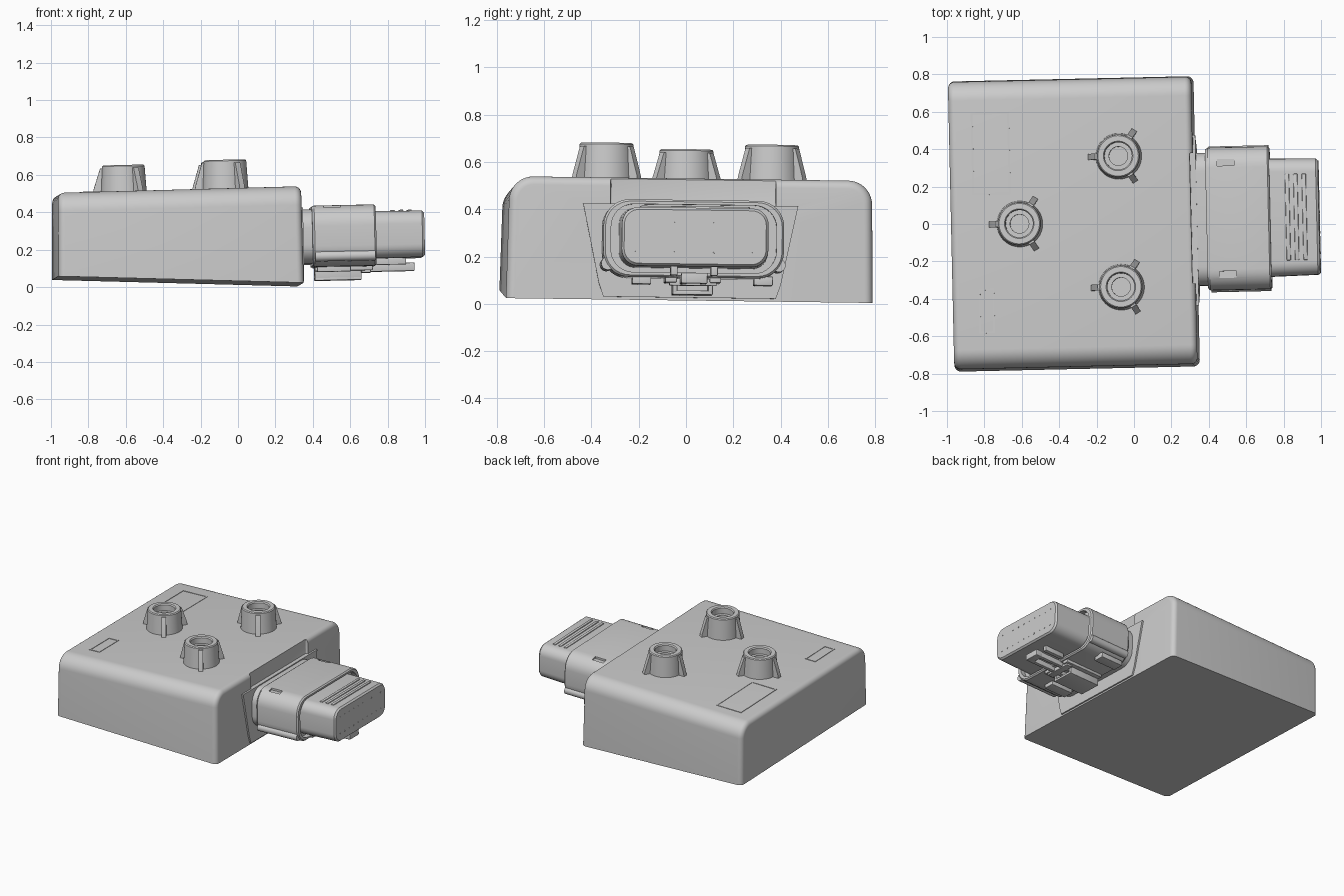
import bpy, bmesh, math
from mathutils import Matrix, Vector

if "Cube" in bpy.data.objects:
    bpy.data.objects.remove(bpy.data.objects["Cube"])


def finish(name, bm):
    bmesh.ops.recalc_face_normals(bm, faces=bm.faces)
    me = bpy.data.meshes.new(name)
    bm.to_mesh(me)
    bm.free()
    ob = bpy.data.objects.new(name, me)
    bpy.context.collection.objects.link(ob)
    return ob


def add_box(bm, x, y, z):
    size = Matrix.Diagonal((x[1] - x[0], y[1] - y[0], z[1] - z[0], 1))
    mid = Matrix.Translation(((x[0] + x[1]) / 2, (y[0] + y[1]) / 2, (z[0] + z[1]) / 2))
    bmesh.ops.create_cube(bm, size=1, matrix=mid @ size)


def boxes(name, specs, bevel=0.0):
    bm = bmesh.new()
    for s in specs:
        add_box(bm, *s)
    if bevel:
        bmesh.ops.bevel(bm, geom=bm.edges[:], offset=bevel, segments=3, profile=0.5, affect='EDGES')
    return finish(name, bm)


def loft(name, stations, yc, zc, seg=8):
    """Rounded rectangles (x, half_y, half_z, radius) joined along x."""
    bm = bmesh.new()
    rings = []
    for x, hy, hz, r in stations:
        ring = []
        for k, (sy, sz) in enumerate([(1, 1), (-1, 1), (-1, -1), (1, -1)]):
            for i in range(seg + 1):
                a = math.pi / 2 * (k + i / seg)
                ring.append(bm.verts.new((x, yc + sy * (hy - r) + r * math.cos(a),
                                          zc + sz * (hz - r) + r * math.sin(a))))
        rings.append(ring)
    n = len(rings[0])
    for a, b in zip(rings, rings[1:]):
        for i in range(n):
            bm.faces.new((a[i], a[(i + 1) % n], b[(i + 1) % n], b[i]))
    bm.faces.new(rings[0])
    bm.faces.new(rings[-1])
    return finish(name, bm)


def add_prism(bm, pts, depth):
    f = bm.faces.new([bm.verts.new(p) for p in pts])
    ext = bmesh.ops.extrude_face_region(bm, geom=[f])['geom']
    bmesh.ops.translate(bm, verts=[v for v in ext if isinstance(v, bmesh.types.BMVert)], vec=depth)


def cut(target, cutter):
    cutter.hide_render = True
    mod = target.modifiers.new("cut", 'BOOLEAN')
    mod.operation, mod.object, mod.solver = 'DIFFERENCE', cutter, 'EXACT'
    dg = bpy.context.evaluated_depsgraph_get()
    me = bpy.data.meshes.new_from_object(target.evaluated_get(dg))
    target.modifiers.clear()
    target.data = me
    bpy.data.objects.remove(cutter)


# Housing: wedge-shaped block, wide fillets along the sides, small ones at the ends
bm = bmesh.new()
bmesh.ops.create_cube(bm, size=2)
corner = {(-1, -1): (-0.976, 0.062), (-1, 1): (-0.968, 0.509), (1, -1): (0.335, 0.0), (1, 1): (0.332, 0.517)}
for v in bm.verts:
    sx, sz = round(v.co.x), round(v.co.z)
    x, z = corner[sx, sz]
    v.co = (x, v.co.y * (0.776 if sz < 0 else 0.766), z)
top = [e for e in bm.edges if all(v.co.z > 0.3 for v in e.verts) and e.verts[0].co.y * e.verts[1].co.y > 0]
bmesh.ops.bevel(bm, geom=top, offset=0.1, segments=10, profile=0.5, affect='EDGES')
ends = [e for e in bm.edges if e.verts[0].co.x * e.verts[1].co.x > 0
        and not all(v.co.z < 0.1 for v in e.verts)]
bmesh.ops.bevel(bm, geom=ends, offset=0.035, segments=6, profile=0.5, affect='EDGES')
housing = finish("housing", bm)
cut(housing, boxes("recess_cutter", [((0.316, 0.5), (-0.34, 0.36), (0.38, 0.7))], 0.008))

# Mounting bosses: turned cup with three tapered fins
for i, (bx, by, bt) in enumerate([(-0.6, 0, 0.658), (-0.063, 0.35, 0.67), (-0.064, -0.35, 0.67)]):
    bm = bmesh.new()
    prof = [(0.124, 0.49), (0.114, bt - 0.006), (0.108, bt), (0.079, bt), (0.073, bt - 0.008),
            (0.073, bt - 0.05), (0.05, bt - 0.05), (0.05, bt - 0.1), (0, bt - 0.1)]
    vs = [bm.verts.new((r, 0, z)) for r, z in prof]
    es = [bm.edges.new(p) for p in zip(vs, vs[1:])]
    bmesh.ops.spin(bm, geom=vs + es, cent=(0, 0, 0), axis=(0, 0, 1), angle=2 * math.pi, steps=48)
    bmesh.ops.remove_doubles(bm, verts=bm.verts[:], dist=1e-5)
    bmesh.ops.translate(bm, verts=bm.verts[:], vec=(bx, by, 0))
    finish(f"boss_{i + 1}", bm)
    bm = bmesh.new()
    for deg in (180, 58, -58):
        d = Vector((math.cos(math.radians(deg)), math.sin(math.radians(deg)), 0))
        side = Vector((-d.y, d.x, 0)) * 0.032
        base = Vector((bx, by, 0)) - side / 2
        add_prism(bm, [base + d * r + Vector((0, 0, z)) for r, z in
                       [(0.09, 0.49), (0.168, 0.49), (0.16, 0.535), (0.124, bt - 0.015), (0.09, bt - 0.015)]], side)
    finish(f"boss_{i + 1}_fins", bm)

# Label outlines on the top face
for name, x0, x1, y0, y1 in [("large_label_outline", -0.85, -0.645, 0.16, 0.6),
                             ("small_label_outline", -0.83, -0.745, -0.58, -0.34)]:
    w, z = 0.01, (0.5, 0.5135)
    boxes(name, [((x0, x1), (y0, y0 + w), z), ((x0, x1), (y1 - w, y1), z),
                 ((x0, x0 + w), (y0, y1), z), ((x1 - w, x1), (y0, y1), z)])

# Tapered plate behind the connector
bm = bmesh.new()
half = [(0.365, 0.012), (0.385, 0.07), (0.455, 0.405)]
add_prism(bm, [(0.3, y, z) for y, z in half] + [(0.3, -y, z) for y, z in reversed(half)], (0.046, 0, 0))
finish("connector_plate", bm)

# Connector: neck, open-ended sleeve and nose
CY, CZ = 0.006, 0.253
loft("connector_neck", [(0.31, 0.355, 0.145, 0.1), (0.42, 0.355, 0.145, 0.1)], CY, CZ)
sleeve = loft("connector_sleeve", [
    (0.396, 0.362, 0.152, 0.1), (0.396, 0.372, 0.158, 0.105), (0.408, 0.382, 0.164, 0.11),
    (0.728, 0.382, 0.164, 0.11), (0.737, 0.374, 0.156, 0.105), (0.737, 0.35, 0.144, 0.095),
    (0.7, 0.35, 0.144, 0.095)], CY, CZ)
cut(sleeve, boxes("window_cutter", [((0.46, 0.55), (CY + s - 0.018, CY + s + 0.018), (0.402, 0.5))
                                    for s in (-0.3, 0.3)]))
loft("connector_nose", [(0.6, 0.318, 0.127, 0.07), (0.985, 0.31, 0.124, 0.07), (0.997, 0.3, 0.114, 0.062)], CY, CZ + 0.002)

# Raised ribs across the nose and pin ends on its face
boxes("nose_ribs", [((x, x + 0.022), (-0.225, 0.237), (0.36, 0.386)) for x in (0.82, 0.865, 0.91)], 0.004)
bm = bmesh.new()
for col in range(10):
    for z in (0.193, 0.313):
        bmesh.ops.create_cone(bm, cap_ends=True, segments=10, radius1=0.006, radius2=0.006, depth=0.01,
                              matrix=Matrix.Translation((0.994, CY + (col - 4.5) * 0.055, z))
                              @ Matrix.Rotation(math.pi / 2, 4, 'Y'))
finish("pin_ends", bm)

# Rounded guide rails along the sleeve's lower corners
for s, side in ((1, "back"), (-1, "front")):
    bm = bmesh.new()
    bmesh.ops.create_cone(bm, cap_ends=True, segments=20, radius1=0.028, radius2=0.028, depth=0.32,
                          matrix=Matrix.Translation((0.57, CY + s * 0.362, 0.145))
                          @ Matrix.Rotation(math.pi / 2, 4, 'Y'))
    finish(f"{side}_guide_rail", bm)

# Latch guard below the sleeve, with the release arm inside it
boxes("latch_guard", [((0.41, 0.66), (CY - 0.085, CY - 0.065), (0.025, 0.1)),
                      ((0.41, 0.66), (CY + 0.065, CY + 0.085), (0.025, 0.1)),
                      ((0.41, 0.66), (CY - 0.085, CY + 0.085), (0.018, 0.036)),
                      ((0.41, 0.72), (CY - 0.118, CY - 0.07), (0.068, 0.1)),
                      ((0.41, 0.72), (CY + 0.07, CY + 0.118), (0.068, 0.1))], 0.004)
boxes("latch_arm", [((0.45, 0.94), (CY - 0.055, CY - 0.028), (0.06, 0.1)),
                    ((0.45, 0.94), (CY + 0.028, CY + 0.055), (0.06, 0.1)),
                    ((0.89, 0.945), (CY - 0.055, CY + 0.055), (0.06, 0.105)),
                    ((0.66, 0.71), (CY - 0.1, CY + 0.1), (0.055, 0.085)),
                    ((0.74, 0.9), (CY - 0.1, CY - 0.07), (0.095, 0.14)),
                    ((0.74, 0.9), (CY + 0.07, CY + 0.1), (0.095, 0.14))], 0.004)
boxes("sleeve_feet", [((0.42, 0.6), (CY + s - 0.04, CY + s + 0.04), (0.062, 0.1)) for s in (-0.215, 0.3)], 0.004)

# Whole unit sits slightly turned and tilted
c = Matrix.Translation((-0.325, 0, 0.0125))
pose = (c @ Matrix.Rotation(math.radians(1.3), 4, 'Z') @ Matrix.Rotation(math.radians(-1.2), 4, 'Y')
        @ Matrix.Rotation(math.radians(-0.75), 4, 'X') @ Matrix.Translation((0.325, 0, -0.0125)))
for ob in bpy.context.collection.objects:
    ob.data.transform(pose)
    ob.select_set(True)
    bpy.context.view_layer.objects.active = ob
bpy.ops.object.shade_smooth_by_angle(angle=math.radians(30))
